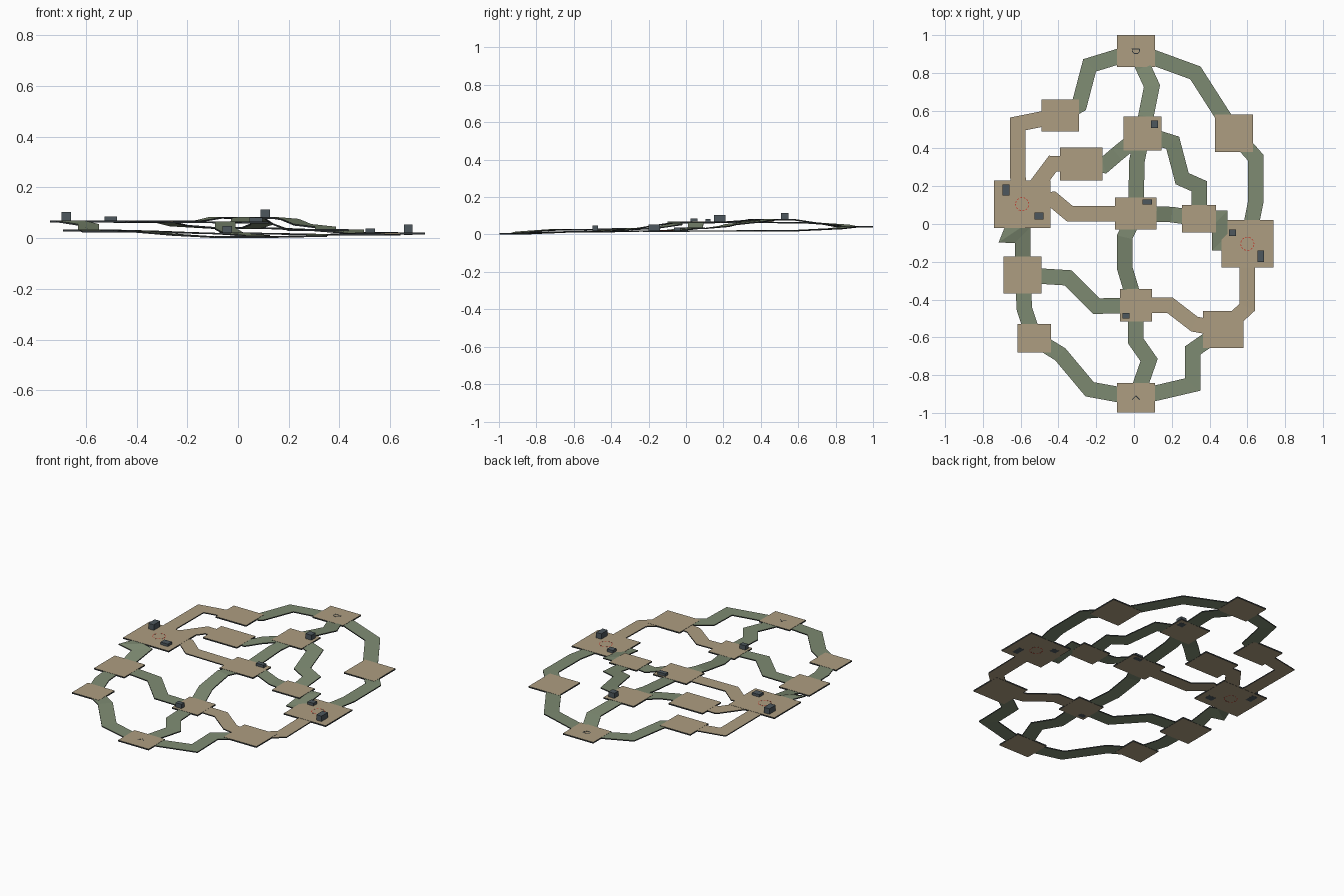
import bpy, bmesh, math
from mathutils import Vector

cube = bpy.data.objects.get("Cube")
if cube:
    bpy.data.objects.remove(cube, do_unlink=True)


def material(name, rgb):
    m = bpy.data.materials.new(name)
    m.use_nodes = True
    m.diffuse_color = (*rgb, 1)
    m.node_tree.nodes["Principled BSDF"].inputs["Base Color"].default_value = (*rgb, 1)
    return m


TAN = material("tan", (0.42, 0.34, 0.22))
OLIVE = material("olive green", (0.21, 0.26, 0.17))
TRIM = material("dark trim", (0.03, 0.036, 0.04))
SLATE = material("slate", (0.075, 0.095, 0.11))
RED = material("red", (0.55, 0.05, 0.03))

THICK = 0.008      # platform thickness
HALF = 0.041       # half the walkway width


def ribbon(name, points, half, thick, mat, side, closed=False):
    """Mitred flat strip along 3D points, given by its top surface."""
    pts = [Vector(p) for p in points]
    dirs = [(b - a).to_2d().normalized() for a, b in zip(pts, pts[1:])]
    bm = bmesh.new()
    rows = []
    for i, p in enumerate(pts):
        d0, d1 = dirs[max(i - 1, 0)], dirs[min(i, len(dirs) - 1)]
        d = (d0 + d1).normalized()
        n = Vector((-d.y, d.x, 0)) * half / max(d.dot(d1), 0.6)
        down = Vector((0, 0, -thick))
        rows.append([bm.verts.new(v) for v in (p + n, p - n, p - n + down, p + n + down)])
    for a, b in zip(rows, rows[1:]):
        for k in range(4):
            f = bm.faces.new((a[k], a[(k + 1) % 4], b[(k + 1) % 4], b[k]))
            f.material_index = k % 2
    for row in (rows[0], rows[-1]):
        bm.faces.new(row).material_index = 1
    return finish(name, bm, mat, side)


def block(name, x0, x1, y0, y1, z0, z1, mat, side):
    bm = bmesh.new()
    bmesh.ops.create_cube(bm, size=1)
    for v in bm.verts:
        v.co = ((x0, x1)[v.co.x > 0], (y0, y1)[v.co.y > 0], (z0, z1)[v.co.z > 0])
    bm.normal_update()
    for f in bm.faces:
        f.material_index = 0 if abs(f.normal.z) > 0.5 else 1
    return finish(name, bm, mat, side)


def finish(name, bm, mat, side):
    bmesh.ops.recalc_face_normals(bm, faces=bm.faces)
    mesh = bpy.data.meshes.new(name)
    bm.to_mesh(mesh)
    bm.free()
    mesh.materials.append(mat)
    mesh.materials.append(side)
    ob = bpy.data.objects.new(name, mesh)
    bpy.context.collection.objects.link(ob)
    return ob


# Platforms: centre x, centre y, width, depth, top height
PLATFORMS = {
    "north": (0.01, 0.915, 0.2, 0.17, 0.044),
    "north_west": (-0.39, 0.575, 0.2, 0.17, 0.068),
    "north_east": (0.53, 0.48, 0.2, 0.2, 0.024),
    "upper": (0.045, 0.48, 0.2, 0.18, 0.084),
    "inner_west": (-0.28, 0.317, 0.225, 0.175, 0.07),
    "west_site": (-0.592, 0.105, 0.3, 0.25, 0.07),
    "middle": (0.01, 0.055, 0.22, 0.17, 0.066),
    "inner_east": (0.345, 0.028, 0.18, 0.146, 0.036),
    "east_site": (0.6, -0.105, 0.276, 0.25, 0.022),
    "west": (-0.59, -0.27, 0.2, 0.196, 0.035),
    "south_west": (-0.528, -0.605, 0.176, 0.15, 0.03),
    "lower": (0.01, -0.43, 0.17, 0.17, 0.022),
    "south_east": (0.472, -0.558, 0.215, 0.195, 0.018),
    "south": (0.01, -0.92, 0.2, 0.155, 0.008),
}
for key, (x, y, w, d, z) in PLATFORMS.items():
    block(key + "_platform", x - w / 2, x + w / 2, y - d / 2, y + d / 2,
          z - THICK, z, TAN, TRIM)


def edge_point(key, nxt):
    """Where a walkway leaves a platform on the way to its next corner."""
    x, y, w, d, z = PLATFORMS[key]
    delta = Vector(nxt) - Vector((x, y))
    t = min(w / 2 / max(abs(delta.x), 1e-6), d / 2 / max(abs(delta.y), 1e-6))
    if (1 - t) * delta.length < 0.06:
        return []
    return [(x + delta.x * t, y + delta.y * t)]


def walkway(a, b, corners, mat):
    """Level inside both platforms, an even ramp between them."""
    ea = edge_point(a, corners[0])
    eb = edge_point(b, corners[-1])
    mid = [Vector(p) for p in ea + corners + eb]
    run = [0]
    for p, q in zip(mid, mid[1:]):
        run.append(run[-1] + (q - p).length)
    za, zb = PLATFORMS[a][4] - 0.001, PLATFORMS[b][4] - 0.001
    pts = [(*PLATFORMS[a][:2], za)]
    for p, r in zip(mid, run):
        pts.append((p.x, p.y, za + (zb - za) * r / (run[-1] or 1)))
    pts.append((*PLATFORMS[b][:2], zb))
    ribbon(a + "_to_" + b + "_walkway", pts, HALF, THICK - 0.002, mat, TRIM)


# Green walkways
for a, b, corners in (
    ("north", "north_west", [(-0.235, 0.84), (-0.29, 0.63)]),
    ("north", "north_east", [(0.325, 0.8)]),
    ("north", "upper", [(0.095, 0.73)]),
    ("north_east", "east_site", [(0.645, 0.35), (0.645, 0.12)]),
    ("upper", "inner_east", [(0.205, 0.43), (0.255, 0.24), (0.345, 0.2)]),
    ("upper", "inner_west", [(-0.09, 0.37), (-0.16, 0.31)]),
    ("upper", "middle", [(0.015, 0.33)]),
    ("middle", "lower", [(-0.05, -0.07), (-0.05, -0.23)]),
    ("lower", "south", [(0.01, -0.62), (0.08, -0.72)]),
    ("west_site", "west", [(-0.66, -0.06), (-0.59, -0.06)]),
    ("west", "south_west", [(-0.58, -0.45)]),
    ("west", "lower", [(-0.35, -0.285), (-0.2, -0.435)]),
    ("south_west", "south", [(-0.39, -0.69), (-0.235, -0.875)]),
    ("south", "south_east", [(0.31, -0.85), (0.31, -0.67)]),
    ("middle", "inner_east", [(0.2, 0.05)]),
    ("inner_east", "east_site", [(0.455, 0.03), (0.455, -0.1)]),
):
    walkway(a, b, corners, OLIVE)

# Tan walkways
for a, b, corners in (
    ("west_site", "north_west", [(-0.615, 0.25), (-0.615, 0.53)]),
    ("west_site", "inner_west", [(-0.43, 0.32)]),
    ("west_site", "middle", [(-0.43, 0.13), (-0.34, 0.055)]),
    ("lower", "south_east", [(0.19, -0.43), (0.32, -0.53)]),
    ("south_east", "east_site", [(0.6, -0.44)]),
):
    walkway(a, b, corners, TAN)

# Cover crates: platform, centre x, centre y, width, depth, height
for i, (key, x, y, w, d, h) in enumerate((
    ("west_site", -0.677, 0.18, 0.036, 0.06, 0.033),
    ("west_site", -0.502, 0.042, 0.048, 0.038, 0.015),
    ("middle", 0.071, 0.117, 0.05, 0.026, 0.016),
    ("upper", 0.108, 0.528, 0.038, 0.038, 0.03),
    ("lower", -0.042, -0.485, 0.038, 0.028, 0.026),
    ("east_site", 0.672, -0.17, 0.034, 0.06, 0.032),
    ("east_site", 0.521, -0.046, 0.038, 0.034, 0.016),
)):
    z = PLATFORMS[key][4]
    block(f"{key}_crate_{i + 1}", x - w / 2, x + w / 2, y - d / 2, y + d / 2,
          z - THICK - 0.0005, z + h, SLATE, SLATE)

# Dashed red rings on the two sites
for key in ("west_site", "east_site"):
    x, y, w, d, z = PLATFORMS[key]
    for i in range(12):
        arc = [math.tau * (i + s) / 12 for s in (0, 0.3, 0.6)]
        ribbon(f"{key}_ring_dash_{i + 1}",
               [(x + 0.035 * math.cos(t), y + 0.035 * math.sin(t), z + 0.0007) for t in arc],
               0.002, THICK + 0.0014, RED, RED)

# Small dark marks on the end platforms
for key, shape in (
    ("south", [(-0.02, -0.01), (0, 0.01), (0.02, -0.01)]),
    ("north", [(0.02, 0.012), (-0.02, 0.012), (-0.018, -0.004), (-0.008, -0.013),
               (0.008, -0.013), (0.018, -0.004), (0.02, 0.012)]),
):
    x, y, w, d, z = PLATFORMS[key]
    ribbon(key + "_mark", [(x + u, y + v, z + 0.0007) for u, v in shape],
           0.002, 0.0014, TRIM, TRIM)
